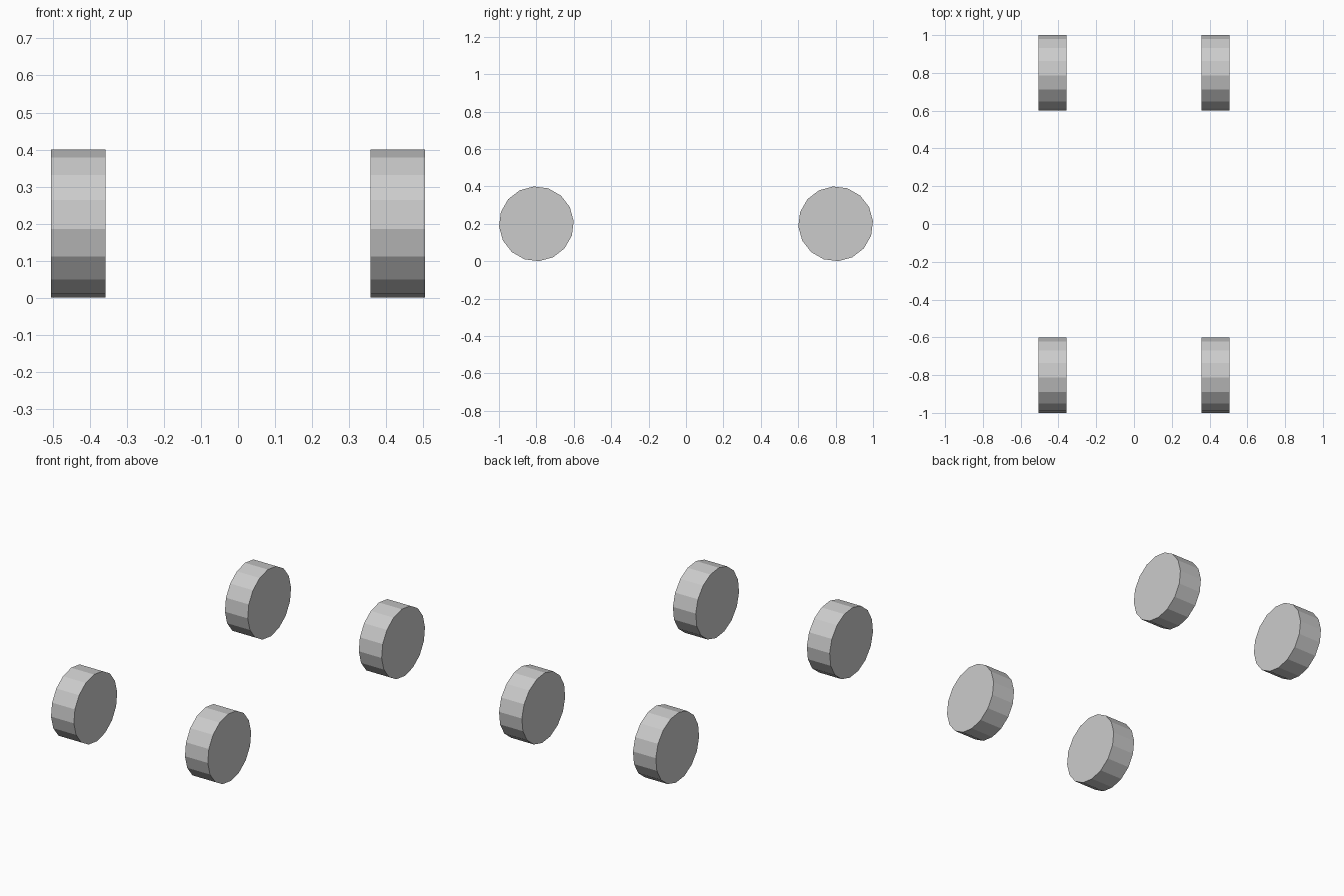
import bpy, bmesh
from math import radians
from mathutils import Matrix

if "Cube" in bpy.data.objects:
    bpy.data.objects.remove(bpy.data.objects["Cube"])

RADIUS, WIDTH, SIDES = 0.2, 0.147, 16
TRACK, AXLE = 0.4315, 0.8      # wheel centre offsets in x and y

# Wheel: a flat-shaded 16-sided disc with its axis along x
bm = bmesh.new()
bmesh.ops.create_cone(
    bm, cap_ends=True, segments=SIDES, radius1=RADIUS, radius2=RADIUS, depth=WIDTH,
    matrix=Matrix.Rotation(radians(4), 4, 'X') @ Matrix.Rotation(radians(90), 4, 'Y'))
wheel_mesh = bpy.data.meshes.new("wheel")
bm.to_mesh(wheel_mesh)
bm.free()

# Four wheels sharing the same mesh
for end, y in (("front", -AXLE), ("rear", AXLE)):
    for side, x in (("left", -TRACK), ("right", TRACK)):
        wheel = bpy.data.objects.new(f"{end}_{side}_wheel", wheel_mesh)
        wheel.location = (x, y, RADIUS)
        bpy.context.collection.objects.link(wheel)
